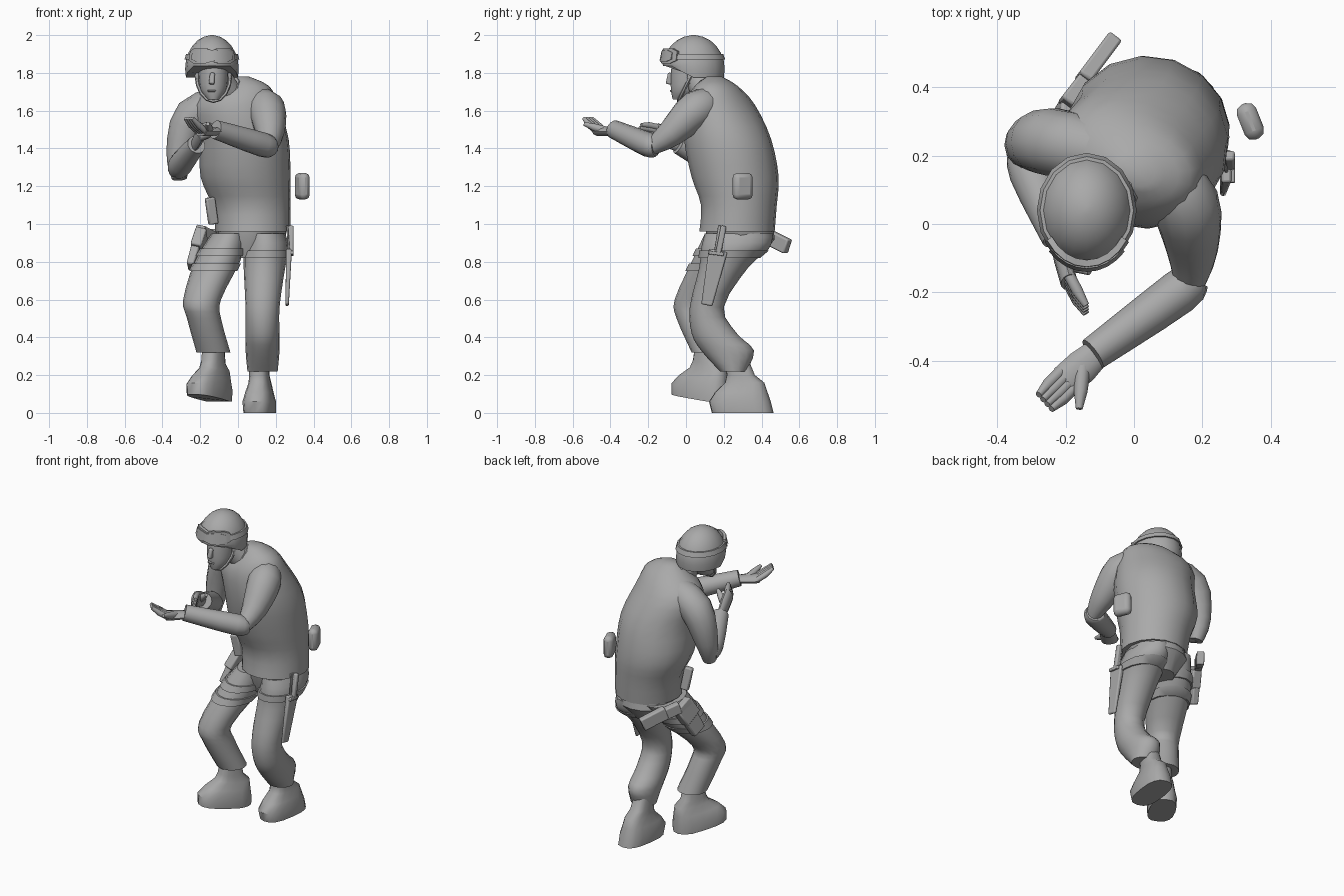
import bpy, bmesh, math
from mathutils import Matrix, Vector

default_cube = bpy.data.objects.get("Cube")
if default_cube:
    bpy.data.objects.remove(default_cube, do_unlink=True)

shade = (.4, .4, .4, 1)
grey = bpy.data.materials.new("plain_grey")
grey.use_nodes = True
grey.diffuse_color = shade
grey.node_tree.nodes["Principled BSDF"].inputs["Base Color"].default_value = shade


def skin(name, loops, capped=True):
    """Bridge equal-length closed loops into one smooth-shaded part."""
    bm = bmesh.new()
    rows = [[bm.verts.new(point) for point in loop] for loop in loops]
    for lower, upper in zip(rows, rows[1:]):
        for i in range(len(lower)):
            bm.faces.new((lower[i - 1], lower[i], upper[i], upper[i - 1]))
    if capped:
        bm.faces.new(rows[0])
        bm.faces.new(rows[-1])
    bmesh.ops.recalc_face_normals(bm, faces=bm.faces)
    mesh = bpy.data.meshes.new(name)
    bm.to_mesh(mesh)
    bm.free()
    mesh.materials.append(grey)
    part = bpy.data.objects.new(name, mesh)
    bpy.context.collection.objects.link(part)
    bpy.ops.object.select_all(action='DESELECT')
    part.select_set(True)
    bpy.context.view_layer.objects.active = part
    bpy.ops.object.shade_smooth_by_angle(angle=math.radians(45))
    return part


def smooth(keys, steps=3):
    """Pass a rounded curve through the key tuples."""
    result = []
    for i in range(len(keys) - 1):
        before, start, end = keys[max(i - 1, 0)], keys[i], keys[i + 1]
        after = keys[min(i + 2, len(keys) - 1)]
        for step in range(steps):
            t = step / steps
            result.append([q + t / 2 * (r - p + t * (2 * p - 5 * q + 4 * r - s + t * (3 * (q - r) + s - p)))
                           for p, q, r, s in zip(before, start, end, after)])
    return result + [list(keys[-1])]


def oval(ring, turn=0, grow=0, square=1, sides=16):
    """Level oval from x, y, z, half width and half depth."""
    x, y, z, width, depth = ring
    rotation = Matrix.Rotation(math.radians(turn), 3, 'Z')
    points = []
    for i in range(sides):
        c, s = math.cos(math.tau * i / sides), math.sin(math.tau * i / sides)
        corner = Vector((math.copysign(abs(c) ** square, c) * (width + grow),
                         math.copysign(abs(s) ** square, s) * (depth + grow), 0))
        points.append(rotation @ corner + Vector((x, y, z)))
    return points


def loft(name, rings, turn=0):
    return skin(name, [oval(ring, turn) for ring in rings])


def strap(name, rings, top, bottom):
    """Raised band around a lofted part."""
    def ring_at(z):
        for a, b in zip(rings, rings[1:]):
            if min(a[2], b[2]) <= z <= max(a[2], b[2]):
                t = (z - a[2]) / (b[2] - a[2])
                return [p + (q - p) * t for p, q in zip(a, b)]
    profile = ((top, 0), (top, .01), (bottom, .01), (bottom, 0))
    skin(name, [oval(ring_at(z), grow=grow) for z, grow in profile], capped=False)


def tube(name, keys, up=(0, 0, 1), flat=1, sides=10):
    """Limb through x, y, z, radius keys, flattened along the up direction."""
    points = [Vector(key[:3]) for key in keys]
    loops = []
    for i, point in enumerate(points):
        along = points[min(i + 1, len(points) - 1)] - points[max(i - 1, 0)]
        side = along.cross(Vector(up)).normalized()
        top = side.cross(along.normalized())
        turns = [math.tau * k / sides for k in range(sides)]
        loops.append([point + keys[i][3] * (side * math.cos(t) + top * flat * math.sin(t)) for t in turns])
    return skin(name, loops)


def block(name, start, end, width, depth, side, taper=1, bevel=.008):
    """Soft-edged box from start to end, with its width along side."""
    start, end = Vector(start), Vector(end)
    along = (end - start).normalized()
    thick = along.cross(Vector(side)).normalized() * depth / 2
    wide = thick.cross(along).normalized() * width / 2
    corners = [-wide - thick, wide - thick, wide + thick, thick - wide]
    part = skin(name, [[start + c for c in corners], [end + c * taper for c in corners]])
    edges = part.modifiers.new("soft_edges", 'BEVEL')
    edges.width = bevel
    edges.segments = 2


def hand(name, wrist, knuckles, tip, thumb_tip, up):
    """Flat palm, four fingers and a thumb."""
    wrist, knuckles, tip, thumb_tip = map(Vector, (wrist, knuckles, tip, thumb_tip))
    spread = (knuckles - wrist).cross(Vector(up)).normalized() * .023
    middle = wrist.lerp(knuckles, .5)
    tube(name + "_palm", [(*wrist, .04), (*middle, .05), (*knuckles, .05)], up, .5)
    for i in range(4):
        offset = spread * (i - 1.5)
        base, end = knuckles + offset, tip + offset * .8
        tube(name + "_finger", [(*wrist.lerp(base, .9), .017), (*base.lerp(end, .5), .017), (*end, .01)], up)
    tube(name + "_thumb", [(*middle, .025), (*middle.lerp(thumb_tip, .6), .02), (*thumb_tip, .01)], up)


def boot(name, x, y, floor, turn, lean, rise):
    """Boot around its ankle: the shaft leans toward the toe, the sole rises to it."""
    toe = Matrix.Rotation(math.radians(turn), 3, 'Z') @ Vector((0, -1, 0))
    ankle = Vector((x, y, floor))
    levels = ((0, .04, .08, .165), (.06, .04, .083, .165), (.11, .02, .07, .14), (.16, -.01, .057, .105),
              (.2, 0, .052, .075), (.29, 0, .05, .06))
    loops = []
    for height, shift, width, length in levels:
        middle = ankle + toe * (shift + lean * height) + Vector((0, 0, height))
        loop = oval((*middle, width, length), turn, square=.75)
        for point in loop:
            point.z += rise * max(0, (point - ankle).dot(toe) + .05)
        loops.append(loop)
    skin(name, loops)


# jacket, neck and pelvis
loft("jacket", smooth([
    (.08, .27, .96, .2, .2), (.07, .28, 1.1, .21, .2), (.04, .26, 1.25, .24, .23), (.03, .22, 1.45, .24, .23),
    (-.01, .18, 1.63, .23, .18), (.02, .16, 1.73, .15, .11), (.01, .15, 1.78, .05, .04)]), turn=-18)
tube("neck", [(0, .16, 1.64, .09), (-.06, .09, 1.71, .07), (-.11, .05, 1.8, .07)])
tube("collar", [(0, .16, 1.66, .11), (-.06, .1, 1.72, .08)])
loft("pelvis", [(.08, .28, 1, .18, .18), (.07, .29, .92, .18, .18), (.05, .27, .82, .09, .12)])

# trousers and thigh straps
left_leg = smooth([(.14, .28, .95, .11, .18), (.15, .26, .87, .12, .18), (.14, .2, .77, .11, .13),
                   (.13, .11, .56, .09, .09), (.13, .15, .42, .09, .12), (.13, .22, .33, .09, .14),
                   (.13, .25, .22, .08, .07)])
right_leg = smooth([(-.04, .27, .95, .1, .17), (-.11, .18, .8, .12, .15), (-.19, .04, .6, .1, .1),
                    (-.18, .05, .5, .09, .1), (-.13, .12, .32, .09, .09)])
loft("left_trouser_leg", left_leg)
loft("right_trouser_leg", right_leg)
strap("left_thigh_strap", left_leg, .86, .82)
strap("right_upper_thigh_strap", right_leg, .87, .83)
strap("right_lower_thigh_strap", right_leg, .79, .75)

# boots
boot("left_boot", .12, .34, 0, -8, .25, 0)
boot("right_boot", -.13, .11, .06, -32, 0, .15)

# arms
tube("left_sleeve", smooth([(.08, .16, 1.64, .07), (.15, .06, 1.61, .1), (.17, -.08, 1.48, .075),
                            (.16, -.19, 1.4, .04)]), sides=14)
tube("left_forearm", smooth([(.17, -.16, 1.41, .05), (.13, -.2, 1.42, .065), (-.12, -.38, 1.5, .05)]), sides=14)
tube("right_sleeve", smooth([(-.06, .2, 1.64, .09), (-.24, .24, 1.57, .1), (-.31, .23, 1.37, .07),
                             (-.31, .2, 1.24, .04)]), up=(0, 1, 0), sides=14)
tube("right_forearm", smooth([(-.32, .22, 1.28, .05), (-.3, .15, 1.32, .065), (-.22, -.04, 1.42, .05)]), sides=14)

# hands
hand("left_hand", (-.1, -.37, 1.49), (-.2, -.46, 1.49), (-.26, -.52, 1.56), (-.16, -.54, 1.53), (0, 0, 1))
hand("right_hand", (-.23, -.03, 1.42), (-.19, -.17, 1.49), (-.14, -.25, 1.5), (-.13, -.14, 1.52), (1, 0, 0))

# head with nose, lips and ears
loft("head", smooth([(-.13, -.04, 1.66, .03, .03), (-.13, 0, 1.71, .07, .08), (-.13, .02, 1.8, .08, .1),
                     (-.13, .03, 1.88, .08, .1)]))
block("nose", (-.135, -.08, 1.8), (-.14, -.09, 1.74), .025, .03, (1, 0, 0), 1.2)
block("lips", (-.14, -.075, 1.71), (-.14, -.075, 1.7), .045, .02, (1, 0, 0), bevel=.004)
for side in (-1, 1):
    x = side * .085 - .13
    block("ear", (x, .03, 1.8), (x, .03, 1.74), .05, .02, (0, 1, 0), .7)

# helmet dome, with the rim raised over the face
center = Vector((-.138, .04, 1.82))
dome = []
for k in range(8):
    t = (k - 1) / 4
    dome.append((*(center + Vector((0, 0, .18 * math.sin(t)))), .142 * math.cos(t), .165 * math.cos(t)))
shell = [oval(ring) for ring in dome]
for loop, lift in zip(shell, (.06, .03)):
    for point in loop:
        point.z += lift * max(0, min(1, (.03 - point.y) * 10))
skin("helmet", shell)
strap("goggle_strap", dome, .9 + 1, 1.87)


# goggles wrapped around the helmet front, notched over the nose
def goggles(name, span, half, radius):
    loops = []
    for k in range(-4, 5):
        t = math.radians(span * k / 4)
        outward = Vector((math.sin(t) * .83, -math.cos(t), 0))
        height = half * (.6 if abs(k) == 4 else .75 if k == 0 else 1)
        loops.append([center + outward * r + Vector((0, 0, .07 + h))
                      for r, h in ((radius - .02, height), (radius, height),
                                   (radius + .01, -height), (radius - .02, -height))])
    skin(name, loops)


goggles("goggle_frame", 58, .04, .165)
goggles("goggle_lens", 48, .03, .17)

# chin strap hanging from both sides of the helmet
chin_path = []
for k in range(9):
    t = math.pi * k / 8
    drop = math.sin(t)
    chin_path.append((-.13 - .09 * math.cos(t), .03 - .07 * drop, 1.79 - .14 * drop, .01))
tube("chin_strap", chin_path, up=(0, 1, 0), sides=6)

# sheathed knife on the left thigh
block("knife_sheath", (.27, .17, .86), (.26, .11, .57), .1, .03, (0, 1, 0), .6)
block("knife_guard", (.28, .12, .85), (.28, .2, .84), .02, .03, (0, 0, 1), bevel=.004)
block("knife_handle", (.28, .17, .84), (.28, .2, .99), .03, .03, (0, 1, 0))
block("knife_hanger", (.26, .19, .99), (.27, .17, .86), .04, .01, (0, 1, 0), bevel=.003)

# belt gear
block("waist_pouch", (.34, .3, 1.27), (.34, .3, 1.13), .11, .06, (-.4, 1, 0), bevel=.025)
block("holster", (-.19, .32, .97), (-.25, .23, .77), .12, .05, (.2, 1, 0), .8)
block("holster_flap", (-.19, .31, .95), (-.22, .26, .86), .13, .06, (.2, 1, 0))
block("pistol_grip", (-.15, .18, 1.14), (-.13, .2, 1), .05, .04, (1, .3, 0))
block("baton_pouch", (-.2, .35, .96), (-.13, .44, .92), .07, .045, (0, 0, 1))
block("baton", (-.15, .42, .94), (-.06, .54, .88), .08, .045, (0, 0, 1))
